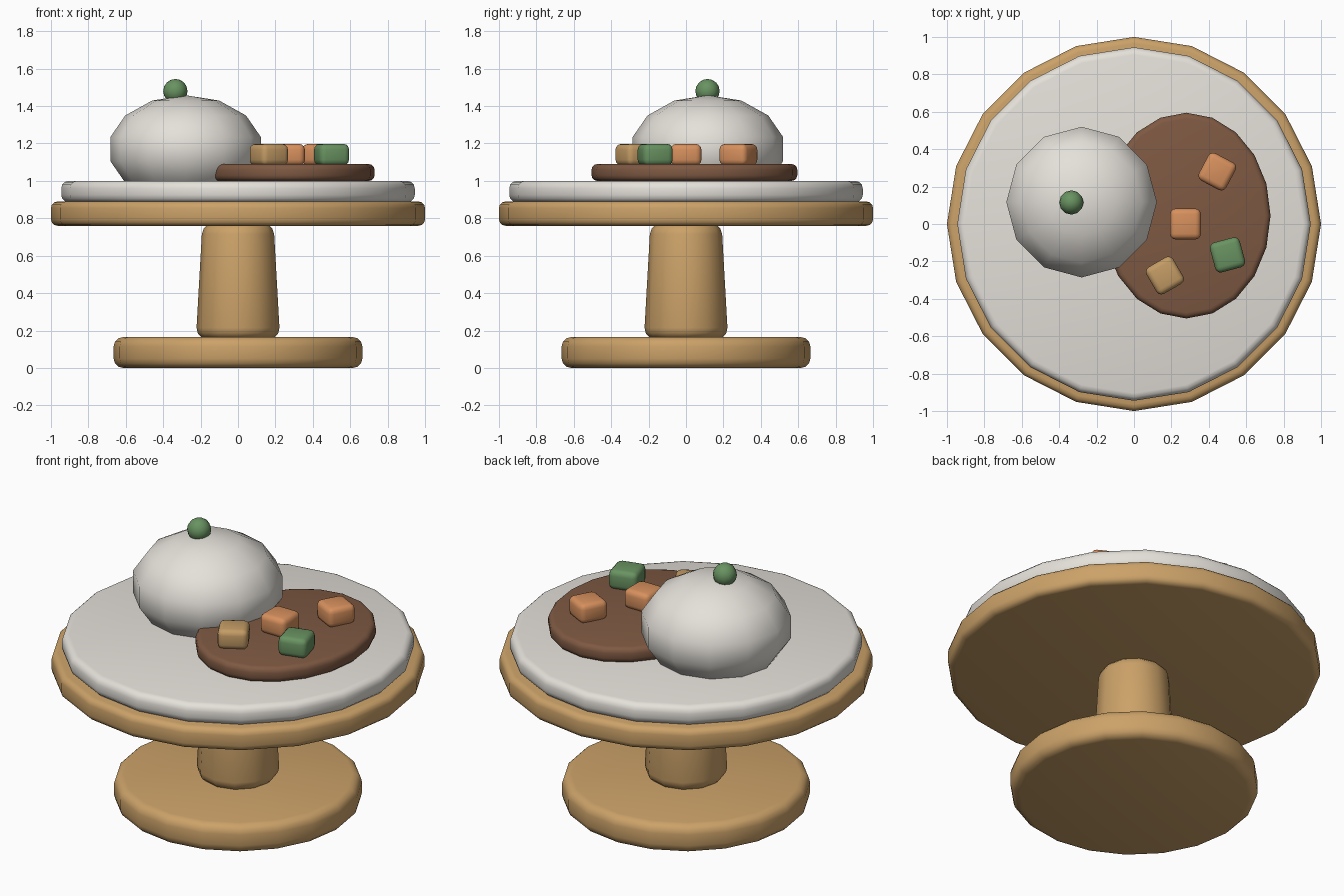
import bpy, bmesh
from math import radians
from mathutils import Matrix

if "Cube" in bpy.data.objects:
    bpy.data.objects.remove(bpy.data.objects["Cube"])


def material(name, rgb):
    m = bpy.data.materials.new(name)
    m.diffuse_color = (*rgb, 1)
    m.use_nodes = True
    m.node_tree.nodes["Principled BSDF"].inputs["Base Color"].default_value = m.diffuse_color
    return m


WOOD = material("wood", (0.60, 0.36, 0.14))
WHITE = material("ceramic", (0.78, 0.75, 0.70))
SAUCE = material("brown_sauce", (0.21, 0.10, 0.055))
ORANGE = material("orange_vegetable", (0.68, 0.28, 0.11))
GREEN = material("green_vegetable", (0.14, 0.29, 0.12))
TAN = material("tan_vegetable", (0.55, 0.33, 0.13))


def finish(bm, name, mat, loc, scale=(1, 1, 1), rot=0, bevel=0):
    """Scale the mesh, round its hard edges, then place and smooth it."""
    bmesh.ops.scale(bm, vec=scale, verts=bm.verts)
    if bevel:
        hard = [e for e in bm.edges if e.calc_face_angle(0) > 0.8]
        bmesh.ops.bevel(bm, geom=hard, offset=bevel, segments=3, profile=0.5,
                        affect='EDGES', clamp_overlap=True)
    bm.transform(Matrix.Rotation(radians(rot), 4, 'Z'))
    mesh = bpy.data.meshes.new(name)
    bm.to_mesh(mesh)
    bm.free()
    mesh.materials.append(mat)
    obj = bpy.data.objects.new(name, mesh)
    obj.location = loc
    bpy.context.collection.objects.link(obj)
    bpy.ops.object.select_all(action='DESELECT')
    obj.select_set(True)
    bpy.context.view_layer.objects.active = obj
    bpy.ops.object.shade_smooth_by_angle(angle=radians(38))
    return obj


def disc(name, mat, r1, r2, z0, z1, sides, bevel, xy=(0, 0), scale=(1, 1, 1)):
    bm = bmesh.new()
    bmesh.ops.create_cone(bm, cap_ends=True, segments=sides,
                          radius1=r1, radius2=r2, depth=z1 - z0)
    return finish(bm, name, mat, (*xy, (z0 + z1) / 2), scale, 0, bevel)


def ball(name, mat, loc, scale, segments, rings):
    bm = bmesh.new()
    bmesh.ops.create_uvsphere(bm, u_segments=segments, v_segments=rings, radius=1)
    return finish(bm, name, mat, loc, scale)


def chunk(name, mat, x, y, rot):
    bm = bmesh.new()
    bmesh.ops.create_cube(bm, size=1)
    return finish(bm, name, mat, (x, y, 1.14), (0.165, 0.165, 0.115), rot, 0.03)


# Wooden stand
disc("stand_base", WOOD, 0.665, 0.665, 0, 0.165, 20, 0.05)
disc("stand_pillar", WOOD, 0.225, 0.19, 0.155, 0.775, 12, 0.06)
disc("stand_top", WOOD, 1, 1, 0.76, 0.89, 20, 0.035)

# Plate and sauce pool
disc("plate", WHITE, 0.945, 0.945, 0.885, 1.0, 20, 0.04)
disc("sauce_pool", SAUCE, 1, 1, 1.0, 1.09, 20, 0.03, (0.28, 0.045), (0.45, 0.55, 1))

# Rice mound with a pea on top
ball("rice_mound", WHITE, (-0.28, 0.117, 1.17), (0.413, 0.413, 0.288), 12, 7)
ball("pea", GREEN, (-0.335, 0.115, 1.48), (0.065, 0.065, 0.065), 12, 8)

# Vegetable chunks
chunk("carrot_back", ORANGE, 0.445, 0.28, -28)
chunk("carrot_middle", ORANGE, 0.275, 0.0, 0)
chunk("green_chunk", GREEN, 0.50, -0.165, 15)
chunk("potato_chunk", TAN, 0.165, -0.275, 30)
